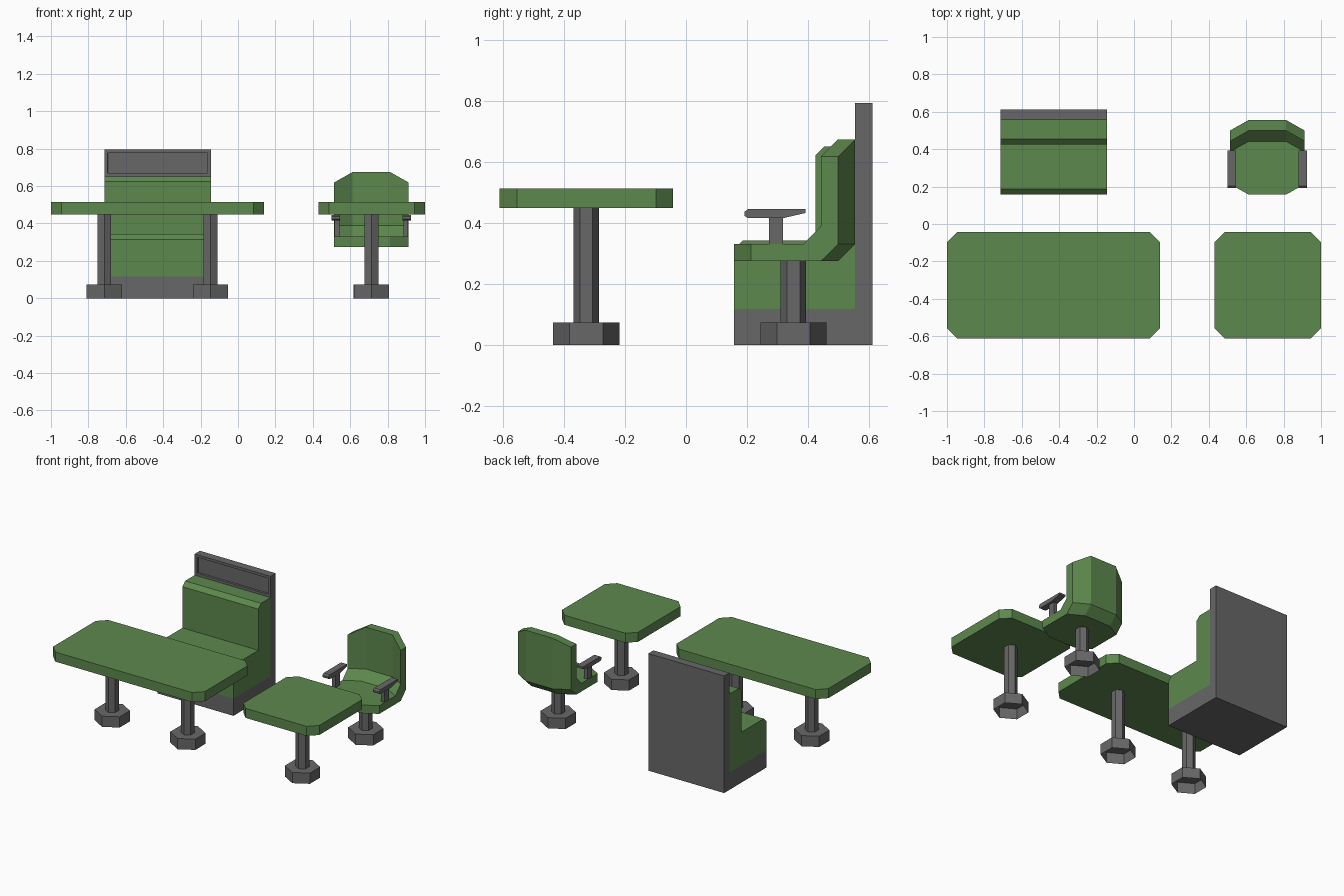
import bpy, bmesh, math

if "Cube" in bpy.data.objects:
    bpy.data.objects.remove(bpy.data.objects["Cube"])


def material(name, rgb):
    m = bpy.data.materials.new(name)
    m.diffuse_color = (*rgb, 1)
    m.use_nodes = True
    m.node_tree.nodes["Principled BSDF"].inputs["Base Color"].default_value = m.diffuse_color
    return m


GREEN = material("green upholstery", (0.11, 0.25, 0.075))
GREY = material("grey metal", (0.137, 0.137, 0.139))


def finish(name, bm, mat):
    bmesh.ops.recalc_face_normals(bm, faces=bm.faces)
    me = bpy.data.meshes.new(name)
    bm.to_mesh(me)
    bm.free()
    me.materials.append(mat)
    ob = bpy.data.objects.new(name, me)
    bpy.context.collection.objects.link(ob)
    return ob


def loft(name, rings, mat, cap_start=True):
    """Skin a list of equal-length point rings and cap the ends."""
    bm = bmesh.new()
    rows = [[bm.verts.new(p) for p in r] for r in rings]
    n = len(rows[0])
    for a, b in zip(rows, rows[1:]):
        for i in range(n):
            j = (i + 1) % n
            bm.faces.new((a[i], a[j], b[j], b[i]))
    bm.faces.new(rows[-1])
    if cap_start:
        bm.faces.new(rows[0])
    else:
        bm.normal_update()
    return finish(name, bm, mat)


def side_profile(name, pts, x0, x1, mat):
    """Extrude a (y, z) outline along x."""
    return loft(name, [[(x, y, z) for y, z in pts] for x in (x0, x1)], mat)


def box(name, x0, x1, y0, y1, z0, z1, mat):
    return side_profile(name, [(y0, z0), (y1, z0), (y1, z1), (y0, z1)], x0, x1, mat)


def hexagon(name, x, y, r, z0, z1, mat, bottom=True):
    ring = [(x + r * math.sin(k * math.pi / 3), y + r * math.cos(k * math.pi / 3))
            for k in range(6)]
    return loft(name, [[(a, b, z) for a, b in ring] for z in (z0, z1)], mat, bottom)


def pedestal(name, x, y, top):
    # hollow hexagonal foot, open underneath, and a hexagonal column
    hexagon(name + "_foot", x, y, 0.109, 0, 0.073, GREY, bottom=False)
    hexagon(name + "_column", x, y, 0.042, 0.073, top, GREY)


def table_top(name, x0, x1):
    y0, y1, c = -0.612, -0.043, 0.056
    ring = [(x0 + c, y0), (x1 - c, y0), (x1, y0 + c), (x1, y1 - c),
            (x1 - c, y1), (x0 + c, y1), (x0, y1 - c), (x0, y0 + c)]
    loft(name, [[(x, y, z) for x, y in ring] for z in (0.449, 0.514)], GREEN)


# Tables
table_top("long_table_top", -1.0, 0.14)
table_top("small_table_top", 0.43, 1.0)
pedestal("long_table_left", -0.715, -0.328, 0.449)
pedestal("long_table_right", -0.147, -0.328, 0.449)
pedestal("small_table", 0.714, -0.328, 0.449)

# Booth: plinth, L-shaped cushion, tall back panel
BX0, BX1 = -0.715, -0.145
box("booth_plinth", BX0, BX1, 0.158, 0.556, 0, 0.117, GREY)
side_profile("booth_cushion",
             [(0.158, 0.117), (0.158, 0.315), (0.187, 0.343), (0.425, 0.343),
              (0.425, 0.623), (0.454, 0.651), (0.556, 0.651), (0.556, 0.117)],
             BX0, BX1, GREEN)
panel = box("booth_back_panel", BX0, BX1, 0.556, 0.612, 0, 0.795, GREY)

# Recessed rectangle on the panel above the cushion
bm = bmesh.new()
bm.from_mesh(panel.data)
bmesh.ops.bisect_plane(bm, geom=bm.verts[:] + bm.edges[:] + bm.faces[:],
                       plane_co=(0, 0, 0.651), plane_no=(0, 0, 1))
face = [f for f in bm.faces
        if f.normal.y < -0.9 and f.calc_center_median().z > 0.651]
bmesh.ops.inset_region(bm, faces=face, thickness=0.025, depth=0)
bmesh.ops.inset_region(bm, faces=face, thickness=0.002, depth=-0.012)
bm.to_mesh(panel.data)
bm.free()

# Swivel chair: wrapped shell lofted across x
CX, CY = 0.713, 0.353
mid = [(0.157, 0.275), (0.157, 0.331), (0.442, 0.331), (0.499, 0.390),
       (0.499, 0.675), (0.556, 0.675), (0.556, 0.331), (0.499, 0.275)]
d = 0.056
side = [(y + d, z) if y < 0.2 else (y - d, z - d if z > 0.6 else z) for y, z in mid]
loft("chair_shell", [[(CX + x, y, z) for y, z in p] for x, p in
                     ((-0.199, side), (-0.1, mid), (0.1, mid), (0.199, side))], GREEN)
pedestal("chair", CX, CY, 0.275)

# Armrests on short posts
arm = [(0.192, 0.424), (0.192, 0.437), (0.204, 0.446), (0.392, 0.446),
       (0.392, 0.433), (0.318, 0.416), (0.204, 0.416)]
for label, s in (("left", -1), ("right", 1)):
    ax = CX + s * 0.19
    side_profile(label + "_armrest", arm, ax - 0.023, ax + 0.023, GREY)
    px = CX + s * 0.184
    box(label + "_armrest_post", px - 0.013, px + 0.013, 0.272, 0.318, 0.33, 0.417, GREY)
